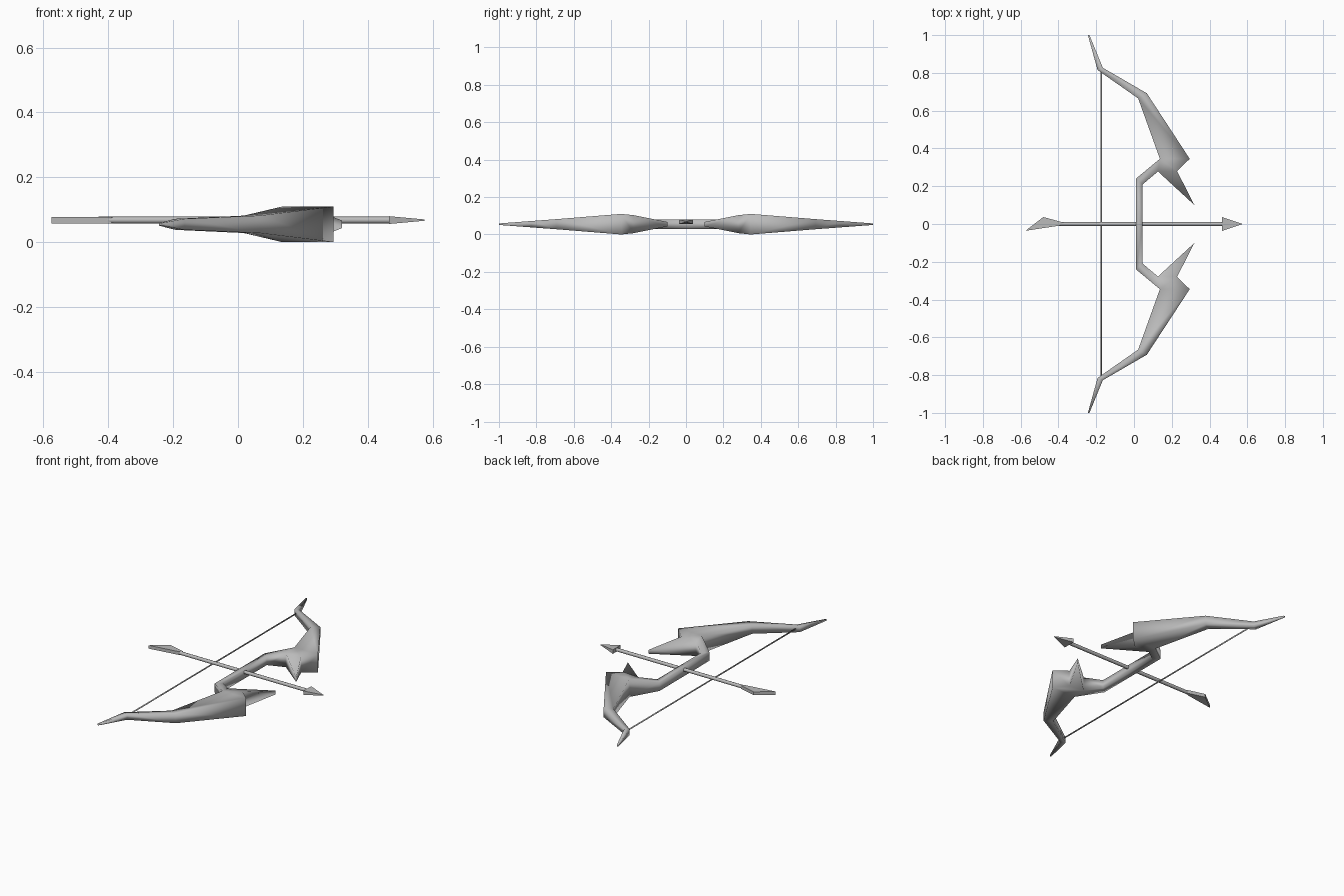
import bpy, bmesh, math

if "Cube" in bpy.data.objects:
    bpy.data.objects.remove(bpy.data.objects["Cube"])

# one grey material for everything
grey = bpy.data.materials.new("plain_grey")
grey.use_nodes = True
grey.diffuse_color = (0.5, 0.5, 0.5, 1)
bsdf = next(n for n in grey.node_tree.nodes if n.type == 'BSDF_PRINCIPLED')
bsdf.inputs["Base Color"].default_value = (0.5, 0.5, 0.5, 1)


def slab(name, mid, points, plan, mirror=False, smooth=True):
    """Solid with a plan outline; each point is (x, y, half height) about z = mid."""
    bm = bmesh.new()
    top = [bm.verts.new((x, y, mid + h)) for x, y, h in points]
    low = [bm.verts.new((x, y, mid - h)) for x, y, h in points]
    edges = {(f[i], f[(i + 1) % len(f)]) for f in plan for i in range(len(f))}
    for f in plan:
        bm.faces.new([top[i] for i in f])
        bm.faces.new([low[i] for i in reversed(f)])
    for a, b in edges:
        on_seam = mirror and points[a][1] == 0 and points[b][1] == 0
        if (b, a) not in edges and not on_seam:
            bm.faces.new([top[b], top[a], low[a], low[b]])
    bmesh.ops.recalc_face_normals(bm, faces=bm.faces)
    for f in bm.faces:
        f.smooth = smooth
    me = bpy.data.meshes.new(name)
    bm.to_mesh(me)
    bm.free()
    me.materials.append(grey)
    ob = bpy.data.objects.new(name, me)
    bpy.context.collection.objects.link(ob)
    if mirror:
        mod = ob.modifiers.new("other_limb", 'MIRROR')
        mod.use_axis = (False, True, False)
        mod.use_clip = True
    return ob


# bow: one limb from tip to grip, with a forward spike, mirrored front to back
bow_points = [
    (-0.244, 1.000, 0.004), (-0.236, 1.000, 0.004),   # 0, 1 tip
    (-0.193, 0.815, 0.017), (-0.165, 0.827, 0.017),   # 2, 3 string notch
    (0.022, 0.665, 0.027), (0.068, 0.692, 0.027),     # 4, 5 elbow
    (0.137, 0.345, 0.055), (0.295, 0.345, 0.055),     # 6, 7 shoulder
    (0.127, 0.278, 0.042), (0.228, 0.280, 0.048),     # 8, 9 spike root
    (0.320, 0.100, 0.012),                            # 10 spike end
    (0.010, 0.240, 0.025), (0.046, 0.210, 0.025),     # 11, 12 grip bend
    (0.010, 0.000, 0.025), (0.046, 0.000, 0.025),     # 13, 14 grip middle
]
bow_plan = [(0, 2, 3, 1), (2, 4, 5, 3), (4, 6, 7, 5), (6, 8, 9, 7),
            (8, 10, 9), (6, 11, 12, 8), (11, 13, 14, 12)]
slab("bow", 0.055, bow_points, bow_plan, mirror=True)

# bow string between the two notches
bpy.ops.mesh.primitive_cylinder_add(vertices=8, radius=0.004, depth=1.63,
                                    location=(-0.173, 0, 0.057),
                                    rotation=(math.pi / 2, 0, 0))
string = bpy.context.object
string.name = "bow_string"
string.data.materials.append(grey)
bpy.ops.object.shade_smooth()

# arrow: round shaft, flat tapered head, slanted tail vane
ARROW_Z = 0.068
bpy.ops.mesh.primitive_cylinder_add(vertices=8, radius=0.0105, depth=0.90,
                                    location=(0.02, 0, ARROW_Z),
                                    rotation=(0, math.pi / 2, 0))
shaft = bpy.context.object
shaft.name = "arrow_shaft"
shaft.data.materials.append(grey)
bpy.ops.object.shade_smooth_by_angle(angle=math.radians(50))

slab("arrow_head", ARROW_Z,
     [(0.465, 0.037, 0.012), (0.465, -0.037, 0.012), (0.575, 0, 0.002)],
     [(0, 1, 2)], smooth=False)
slab("arrow_tail_vane", ARROW_Z,
     [(-0.375, 0.008, 0.010), (-0.48, 0.037, 0.010),
      (-0.575, -0.036, 0.010), (-0.39, -0.008, 0.010)],
     [(0, 1, 2, 3)], smooth=False)
